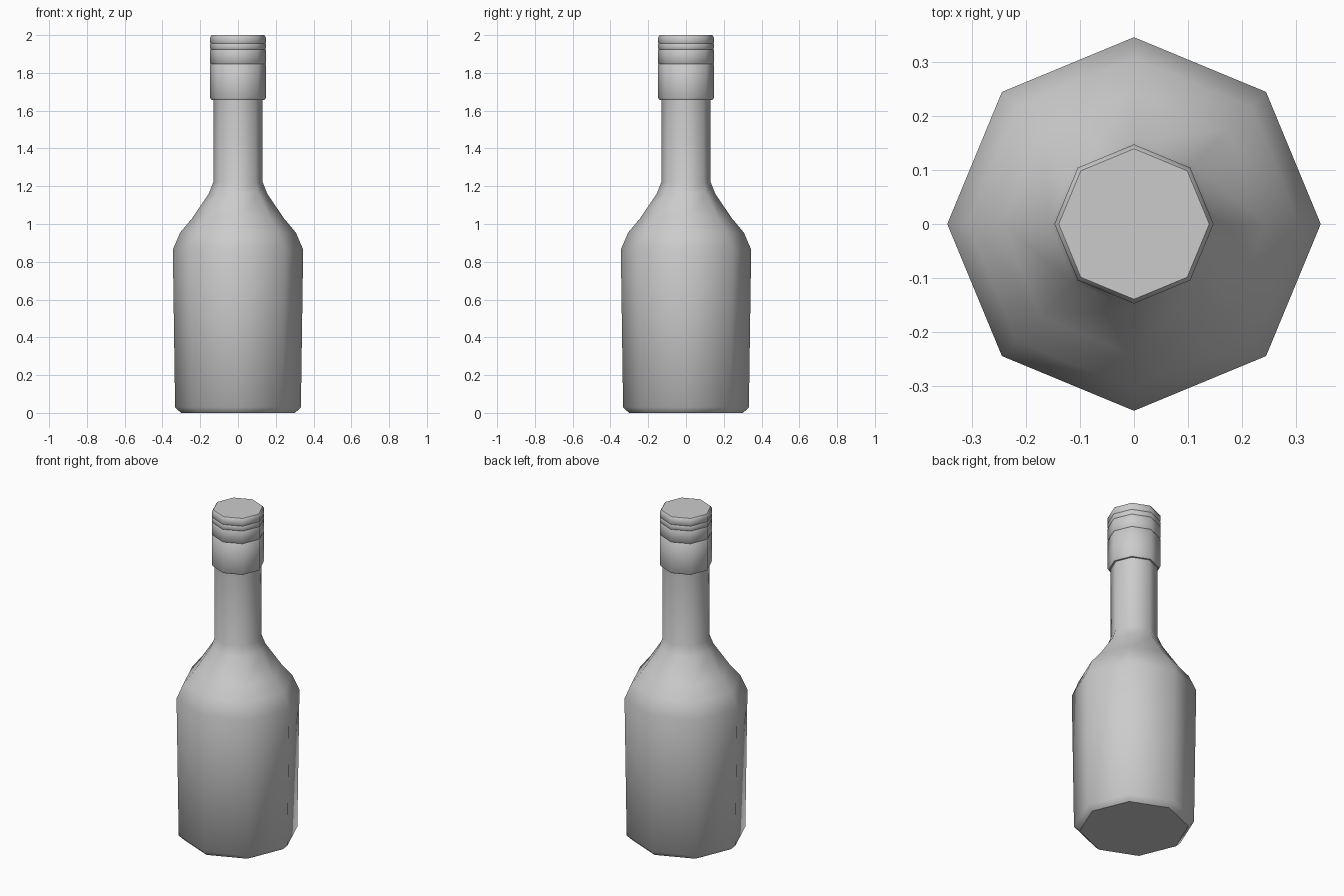
import bpy, bmesh, math

if "Cube" in bpy.data.objects:
    bpy.data.objects.remove(bpy.data.objects["Cube"])

SIDES = 8


def lathe(name, profile, cap_bottom, cap_top):
    """Revolve (radius, z) pairs into an eight-sided shell."""
    bm = bmesh.new()
    rings = []
    for r, z in profile:
        rings.append([bm.verts.new((r * math.cos(math.tau * i / SIDES),
                                    r * math.sin(math.tau * i / SIDES), z))
                      for i in range(SIDES)])
    for a, b in zip(rings, rings[1:]):
        for i in range(SIDES):
            j = (i + 1) % SIDES
            bm.faces.new((a[i], a[j], b[j], b[i]))
    if cap_bottom:
        bm.faces.new(rings[0][::-1])
    if cap_top:
        bm.faces.new(rings[-1])
    mesh = bpy.data.meshes.new(name)
    bm.to_mesh(mesh)
    bm.free()
    ob = bpy.data.objects.new(name, mesh)
    bpy.context.collection.objects.link(ob)
    bpy.ops.object.select_all(action='DESELECT')
    ob.select_set(True)
    bpy.context.view_layer.objects.active = ob
    bpy.ops.object.shade_smooth_by_angle(angle=math.radians(46))
    # keep the flat ends crisp
    for p in mesh.polygons:
        if len(p.vertices) == SIDES:
            p.use_smooth = False
    return ob


# glass body: chamfered foot, tapered wall, rounded shoulder, straight neck
lathe("bottle_body", [(0.302, 0), (0.333, 0.03), (0.345, 0.865),
                      (0.306, 0.955), (0.243, 1.03), (0.155, 1.16),
                      (0.131, 1.22), (0.131, 1.665)], True, False)

# lower collar of the closure, rim turned in to the neck
lathe("cap_collar", [(0.13, 1.657), (0.141, 1.657), (0.147, 1.667),
                     (0.147, 1.843), (0.143, 1.847)], False, False)

# screw cap with two fine grooves and a bevelled top
lathe("screw_cap", [(0.143, 1.847), (0.147, 1.851),
                    (0.147, 1.922), (0.145, 1.925), (0.147, 1.928),
                    (0.147, 1.952), (0.145, 1.955), (0.147, 1.958),
                    (0.147, 1.988), (0.139, 2.0)], False, True)
